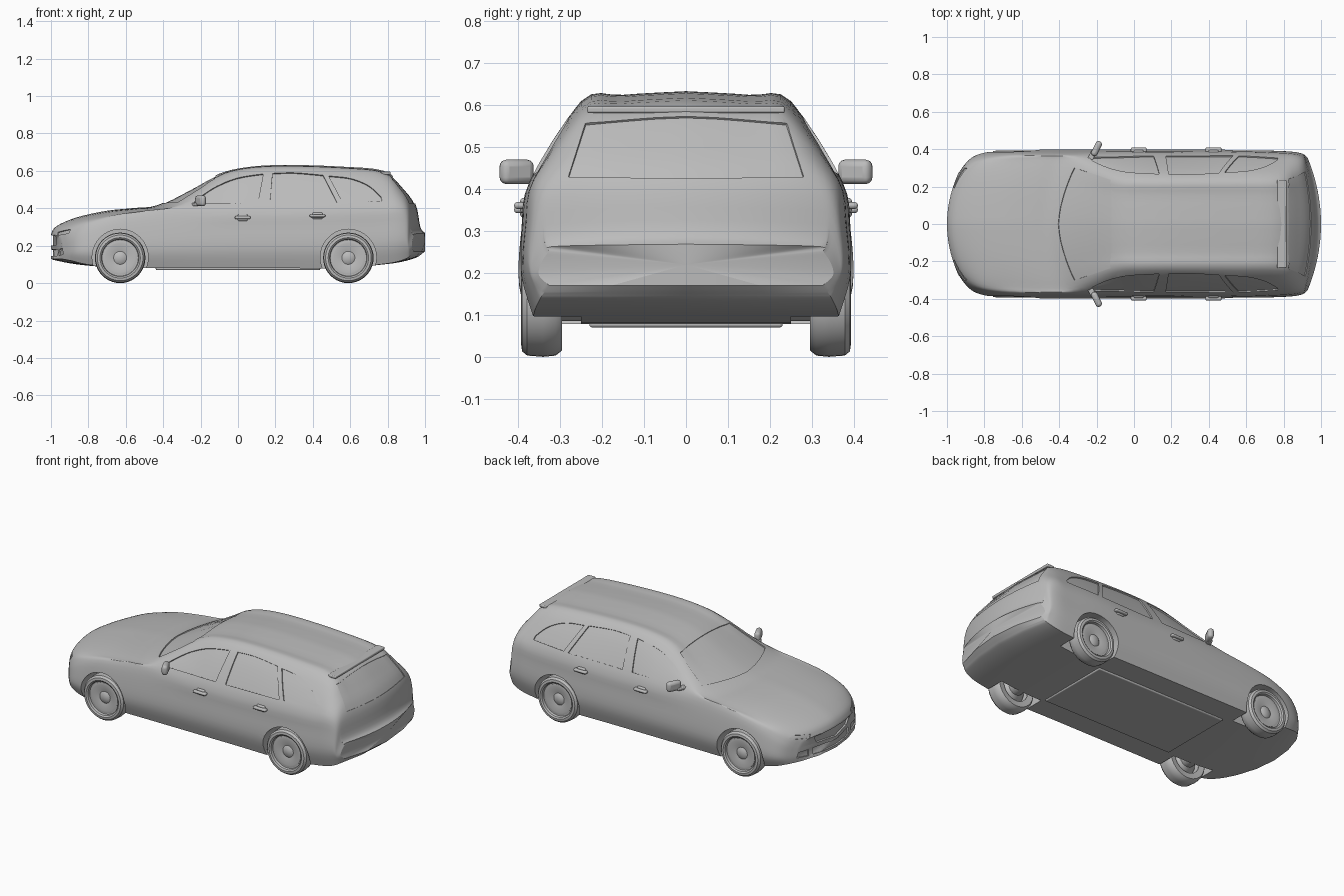
import bpy, bmesh, math
from mathutils import Vector
from mathutils.bvhtree import BVHTree

if "Cube" in bpy.data.objects:
    bpy.data.objects.remove(bpy.data.objects["Cube"])

grey = bpy.data.materials.new("plain grey")
grey.use_nodes = True
grey.diffuse_color = (0.5, 0.5, 0.5, 1)
grey.node_tree.nodes["Principled BSDF"].inputs["Base Color"].default_value = grey.diffuse_color


def make(name, verts, faces):
    mesh = bpy.data.meshes.new(name)
    mesh.from_pydata(verts, [], faces)
    bm = bmesh.new()
    bm.from_mesh(mesh)
    bmesh.ops.remove_doubles(bm, verts=bm.verts, dist=1e-5)
    bmesh.ops.recalc_face_normals(bm, faces=bm.faces)
    bm.to_mesh(mesh)
    bm.free()
    mesh.materials.append(grey)
    ob = bpy.data.objects.new(name, mesh)
    bpy.context.collection.objects.link(ob)
    return ob


def activate(ob):
    bpy.ops.object.select_all(action='DESELECT')
    ob.select_set(True)
    bpy.context.view_layer.objects.active = ob


def smooth(ob, angle=35):
    activate(ob)
    bpy.ops.object.shade_smooth_by_angle(angle=math.radians(angle))


def spline(pts, n):
    """Smooth curve through the points, n steps per span."""
    pts = [Vector(p) for p in pts]
    out = []
    for i in range(len(pts) - 1):
        b, c = pts[i], pts[i + 1]
        a = pts[i - 1] if i else b
        d = pts[i + 2] if i + 2 < len(pts) else c
        for k in range(n):
            t = k / n
            out.append(b + (c - a) * (t / 2)
                       + (a * 2 - b * 5 + c * 4 - d) * (t * t / 2)
                       + (b * 3 - a - c * 3 + d) * (t ** 3 / 2))
    return out + [pts[-1]]


# Body stations: x, bow, floor z, half width, belt z, top edge half width, top edge z, centre z
stations = [
    (-1.0, .06, .13, .27, .22, .22, .25, .262),
    (-.97, .09, .12, .345, .25, .28, .285, .305),
    (-.86, .06, .10, .38, .30, .32, .33, .352),
    (-.7, .04, .085, .395, .35, .33, .365, .387),
    (-.55, .06, .08, .397, .375, .34, .387, .402),
    (-.43, .09, .08, .397, .39, .34, .405, .417),
    (-.26, .07, .08, .397, .40, .297, .483, .5),
    (-.1, .04, .08, .397, .405, .255, .565, .585),
    (.05, 0, .08, .397, .41, .25, .598, .62),
    (.25, 0, .08, .397, .41, .25, .608, .632),
    (.55, 0, .08, .397, .42, .25, .6, .623),
    (.78, -.02, .1, .39, .42, .25, .577, .6),
    (.88, -.03, .115, .385, .42, .27, .5, .515),
    (.95, -.05, .135, .375, .38, .3, .41, .42),
    (.975, -.06, .15, .365, .28, .32, .293, .3),
    (1.0, -.07, .17, .35, .25, .32, .262, .268),
]


def section(x, bow, floor, w, belt, edge, edge_z, top):
    h = belt - floor
    pts = [(.93 * w, floor), (w, floor + .3 * h), (.985 * w, floor + .66 * h),
           (.935 * w, belt), (edge, edge_z),
           (.6 * edge, edge_z + .64 * (top - edge_z)), (0, top)]
    half = [Vector((0, floor)), Vector((.5 * w, floor))] + spline(pts, 4)
    ring = half + [Vector((-p.x, p.y)) for p in half[-2:0:-1]]
    return [(x + bow * (p.x / w) ** 2, p.x, p.y) for p in ring]


rings = [section(*s) for s in spline(stations, 4)]
n = len(rings[0])
verts = [p for r in rings for p in r]
faces = [(i * n + j, i * n + (j + 1) % n, (i + 1) * n + (j + 1) % n, (i + 1) * n + j)
         for i in range(len(rings) - 1) for j in range(n)]
for start, s in ((0, stations[0]), (len(verts) - n, stations[-1])):
    verts.append((s[0], 0, (s[2] + s[7]) / 2))
    faces += [(start + j, start + (j + 1) % n, len(verts) - 1) for j in range(n)]
body = make("body", verts, faces)
bm = bmesh.new()
bm.from_mesh(body.data)
skin = BVHTree.FromBMesh(bm)
bm.free()


def cut(cutter):
    activate(body)
    mod = body.modifiers.new("cut", 'BOOLEAN')
    mod.object, mod.operation, mod.solver = cutter, 'DIFFERENCE', 'EXACT'
    bpy.ops.object.modifier_apply(modifier="cut")
    bpy.data.objects.remove(cutter)


def sample(line, t):
    f = t * (len(line) - 1)
    i = min(int(f), len(line) - 2)
    return Vector(line[i]).lerp(Vector(line[i + 1]), f - i)


def recess(low, high, axis, side, depth=.007, cols=14, rows=6):
    """Sink a panel that follows the skin, between two outline curves."""
    low, high = spline(low, 4), spline(high, 4)
    verts, faces = [], []
    for offset in (-depth, .02):
        for i in range(cols + 1):
            for j in range(rows + 1):
                a, z = sample(low, i / cols).lerp(sample(high, i / cols), j / rows)
                o, d = Vector((a, 2 * side, z)), Vector((0, -side, 0))
                if axis == 'x':
                    o, d = Vector((2 * side, a, z)), Vector((-side, 0, 0))
                hit, normal, _, _ = skin.ray_cast(o, d)
                if hit is None:
                    return
                normal = normal if normal.dot(d) < 0 else -normal
                verts.append(hit + normal * offset)
    r, layer = rows + 1, (cols + 1) * (rows + 1)
    for i in range(cols):
        for j in range(rows):
            q = [i * r + j, (i + 1) * r + j, (i + 1) * r + j + 1, i * r + j + 1]
            faces += [q, [k + layer for k in q]]
    rim = ([i * r for i in range(cols)] + [cols * r + j for j in range(rows)]
           + [i * r + rows for i in range(cols, 0, -1)] + list(range(rows, 0, -1)))
    for k, a in enumerate(rim):
        b = rim[(k + 1) % len(rim)]
        faces.append([a, b, b + layer, a + layer])
    cut(make("panel_cutter", verts, faces))


# Side glass, headlamps and lower corner vents
for side in (-1, 1):
    recess([(-.24, .425), (.105, .425)], [(-.225, .445), (-.12, .515), (0, .563), (.135, .584)], 'y', side)
    recess([(.17, .425), (.53, .43)], [(.185, .587), (.3, .59), (.455, .577)], 'y', side)
    recess([(.56, .432), (.77, .44)], [(.485, .573), (.6, .56), (.7, .52), (.765, .46)], 'y', side)
    recess([(side * .2, .255), (side * .3, .265)], [(side * .19, .272), (side * .3, .288)], 'x', -1, .005)
    recess([(side * .2, .145), (side * .28, .155)], [(side * .2, .18), (side * .27, .185)], 'x', -1, .008)

# Windscreen, rear glass, grille and lower intake
recess([(-.3, .435), (0, .427), (.3, .435)], [(-.235, .558), (0, .575), (.235, .558)], 'x', -1, .006)
recess([(-.28, .428), (0, .425), (.28, .428)], [(-.24, .555), (0, .572), (.24, .555)], 'x', 1, .005)
recess([(-.14, .205), (0, .2), (.14, .205)], [(-.17, .25), (0, .257), (.17, .25)], 'x', -1, .01)
recess([(-.17, .145), (.17, .145)], [(-.17, .18), (.17, .18)], 'x', -1, .01)


def lathe(name, profile, x, z, side, seg=40):
    """Turn (radius, y) pairs round a sideways axle."""
    k = len(profile)
    verts = [(x + r * math.cos(a), side * y, z + r * math.sin(a))
             for a in (math.tau * i / seg for i in range(seg)) for r, y in profile]
    faces = [(i * k + j, i * k + j + 1, (i + 1) % seg * k + j + 1, (i + 1) % seg * k + j)
             for i in range(seg) for j in range(k - 1)]
    return make(name, verts, faces)


# Wheels in their arches
tyre = [(.085, .30), (.12, .295), (.132, .31), (.135, .34), (.132, .378),
        (.122, .39), (.108, .392), (.1, .386), (.097, .372), (.09, .372)]
rim = [(.09, .31), (.09, .374), (.078, .376), (.035, .366), (.022, .374), (0, .376)]
hub = [(0, .22), (.05, .22), (.05, .3), (.08, .33), (.09, .35)]
for end, x in (("nose", -.63), ("tail", .59)):
    for where, side in (("near", -1), ("far", 1)):
        cut(lathe("arch_cutter", [(0, .25), (.15, .25), (.15, .6), (0, .6)], x, .138, side))
        for part, profile in (("tyre", tyre), ("rim", rim), ("hub", hub)):
            smooth(lathe(f"{end}_{part}_{where}", profile, x, .135, side))
smooth(body, 30)


def block(name, loc, size, turn=0, bevel=.3):
    bpy.ops.mesh.primitive_cube_add(size=1, location=loc, rotation=(0, 0, turn))
    ob = bpy.context.object
    ob.name = name
    ob.scale = size
    bpy.ops.object.transform_apply(location=False, rotation=False, scale=True)
    mod = ob.modifiers.new("round", 'BEVEL')
    mod.width, mod.segments = bevel * min(size), 3
    ob.data.materials.append(grey)
    smooth(ob, 40)
    return ob


# Mirrors and door handles
for where, side in (("near", -1), ("far", 1)):
    block(f"mirror_{where}", (-.2, side * .403, .44), (.035, .085, .058), side * -.45, .45)
    block(f"mirror_stalk_{where}", (-.225, side * .365, .42), (.03, .06, .018), side * -.45)
    for door, x, z in (("nose", .025, .35), ("tail", .425, .36)):
        block(f"{door}_door_handle_{where}", (x, side * .396, z), (.085, .026, .016), 0, .45)
        block(f"{door}_handle_cup_{where}", (x, side * .386, z), (.055, .018, .036), 0, .45)

# Roof spoiler and underfloor tray
block("roof_spoiler", (.79, 0, .588), (.05, .47, .016))
block("floor_tray", (0, 0, .08), (.88, .46, .02))
